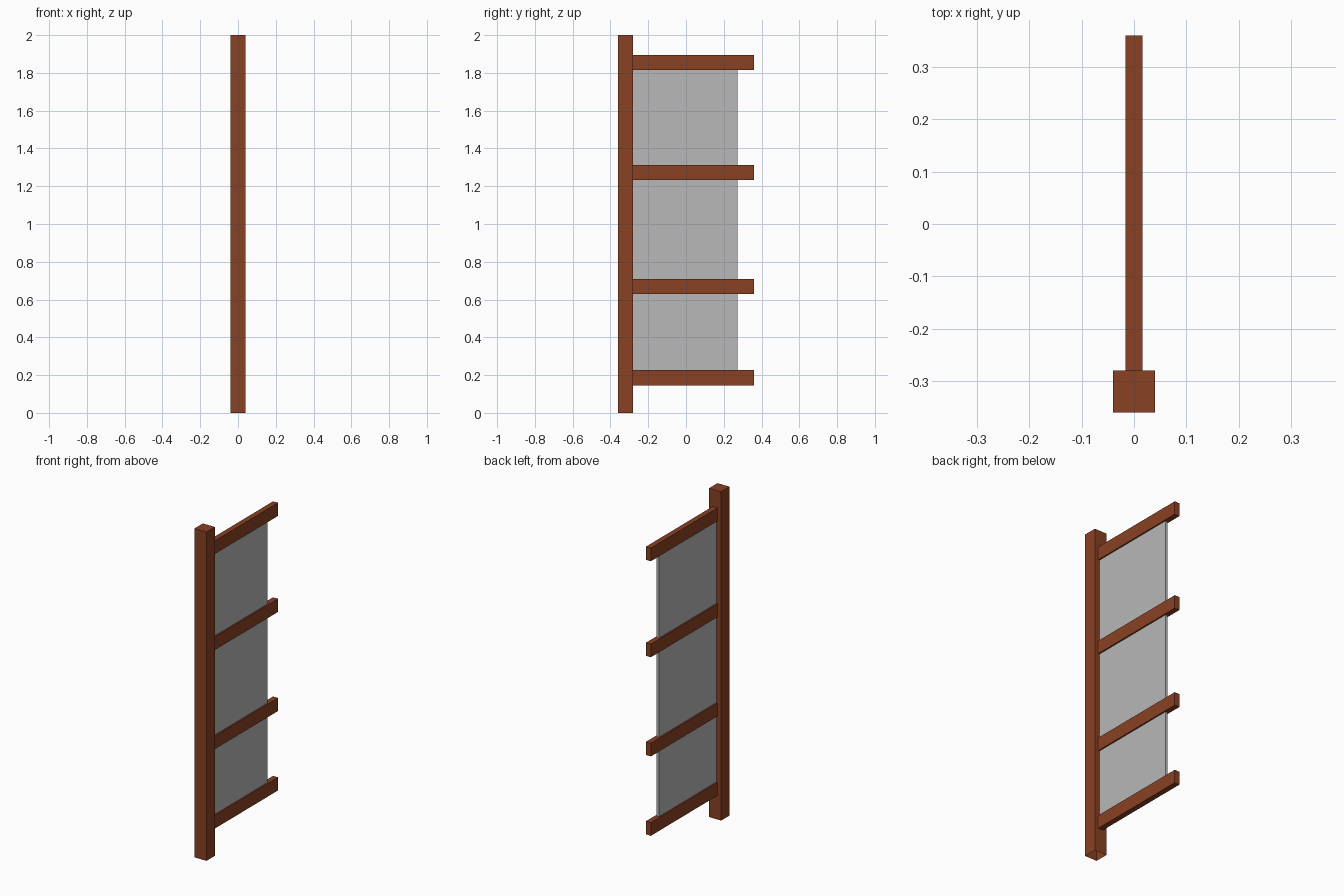
import bpy
import bmesh

cube = bpy.data.objects.get("Cube")
if cube:
    bpy.data.objects.remove(cube, do_unlink=True)


def make_material(name, rgb):
    mat = bpy.data.materials.new(name)
    mat.use_nodes = True
    color = (*rgb, 1.0)
    mat.diffuse_color = color
    mat.node_tree.nodes["Principled BSDF"].inputs["Base Color"].default_value = color
    return mat


def make_box(name, half_width, y_span, z_span, mat, open_bottom=False):
    """Box centred on x = 0, spanning the given y and z ranges."""
    bm = bmesh.new()
    bmesh.ops.create_cube(bm, size=1)
    for v in bm.verts:
        v.co.x *= 2 * half_width
        v.co.y = y_span[v.co.y > 0]
        v.co.z = z_span[v.co.z > 0]
    if open_bottom:
        bm.normal_update()
        under = [f for f in bm.faces if f.normal.z < -0.9]
        bmesh.ops.delete(bm, geom=under, context='FACES_ONLY')
    mesh = bpy.data.meshes.new(name)
    bm.to_mesh(mesh)
    bm.free()
    mesh.materials.append(mat)
    obj = bpy.data.objects.new(name, mesh)
    bpy.context.collection.objects.link(obj)
    return obj


wood = make_material("brown wood", (0.25, 0.052, 0.017))
grey = make_material("grey panel", (0.48, 0.48, 0.48))

FRONT, POST_BACK, PANEL_BACK, BACK = -0.361, -0.28, 0.273, 0.361
RAIL_HEIGHT = 0.08
rail_bottoms = [0.146, 0.629, 1.232, 1.816]

# Upright post, hollow underneath
make_box("post", 0.0405, (FRONT, POST_BACK), (0, 2), wood, open_bottom=True)

# Horizontal rails
for i, z in enumerate(rail_bottoms, 1):
    make_box(f"rail_{i}", 0.0165, (POST_BACK, BACK), (z, z + RAIL_HEIGHT), wood)

# Thin panels filling the gaps between neighbouring rails
for i, (low, high) in enumerate(zip(rail_bottoms, rail_bottoms[1:]), 1):
    make_box(f"panel_{i}", 0.008, (POST_BACK, PANEL_BACK), (low + RAIL_HEIGHT, high), grey)
